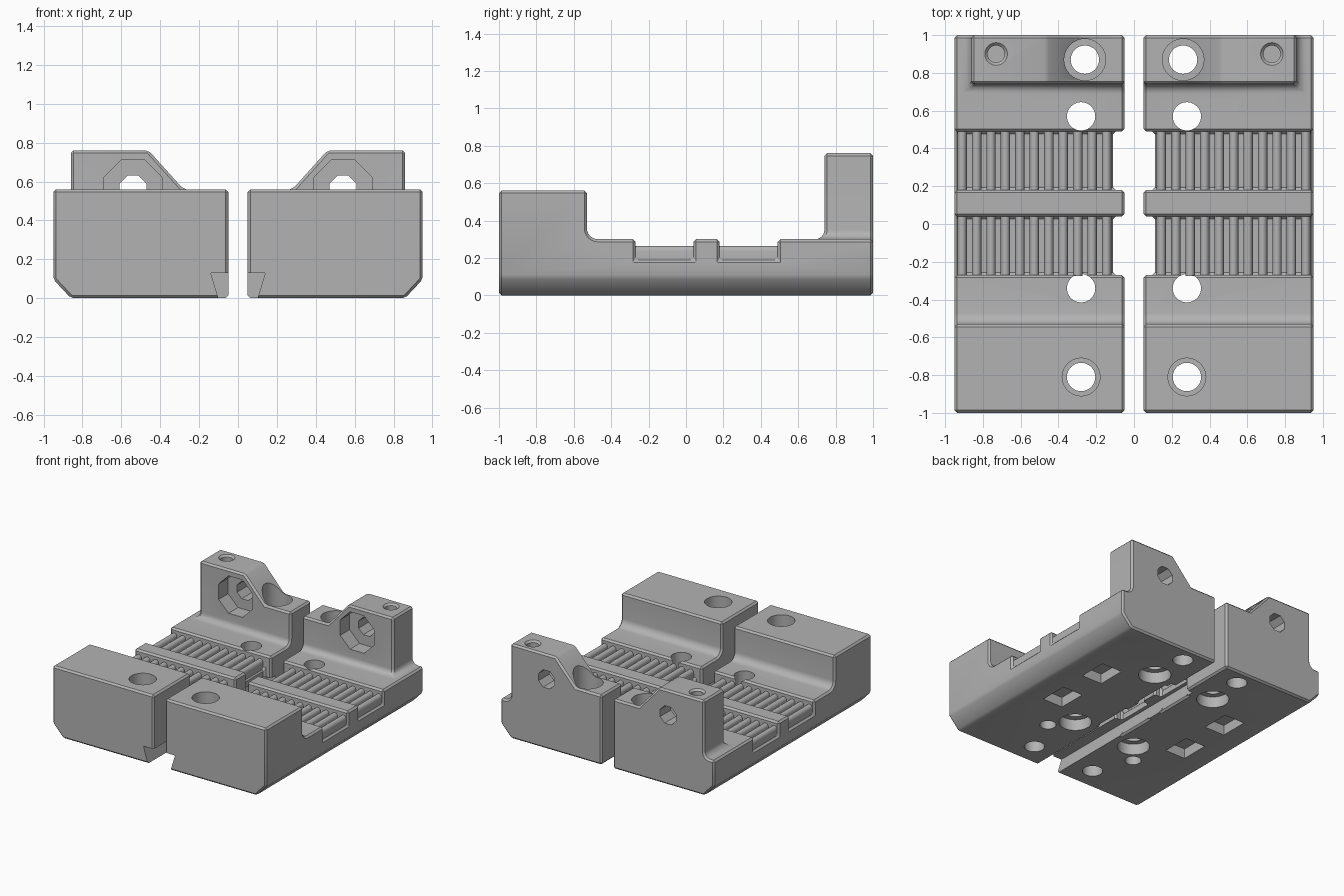
import bpy, bmesh, math
from mathutils import Matrix, Vector

cube = bpy.data.objects.get("Cube")
if cube:
    bpy.data.objects.remove(cube)

grey = bpy.data.materials.new("mid_grey")
grey.use_nodes = True
colour = (0.45, 0.45, 0.45, 1)
grey.diffuse_color = colour
grey.node_tree.nodes["Principled BSDF"].inputs["Base Color"].default_value = colour


def make(name, bm):
    bmesh.ops.recalc_face_normals(bm, faces=bm.faces)
    mesh = bpy.data.meshes.new(name)
    bm.to_mesh(mesh)
    bm.free()
    mesh.materials.append(grey)
    ob = bpy.data.objects.new(name, mesh)
    bpy.context.collection.objects.link(ob)
    return ob


def prism(name, points, axis, start, end):
    """Extrude a 2D outline along x (outline is y,z) or y (outline is x,z)."""
    bm = bmesh.new()
    place = (lambda a, b: (start, a, b)) if axis == "x" else (lambda a, b: (a, start, b))
    face = bm.faces.new([bm.verts.new(place(a, b)) for a, b in points])
    out = bmesh.ops.extrude_face_region(bm, geom=[face])
    verts = [g for g in out["geom"] if isinstance(g, bmesh.types.BMVert)]
    step = Vector((end - start, 0, 0)) if axis == "x" else Vector((0, end - start, 0))
    bmesh.ops.translate(bm, vec=step, verts=verts)
    return make(name, bm)


def box(name, x0, x1, y0, y1, z0, z1):
    return prism(name, [(x0, z0), (x1, z0), (x1, z1), (x0, z1)], "y", y0, y1)


def bore(x, y, z0, z1, r0, r1=None):
    """Vertical round cutter, tapered when r1 is given."""
    bm = bmesh.new()
    bmesh.ops.create_cone(bm, cap_ends=True, segments=40, radius1=r0,
                          radius2=r1 or r0, depth=z1 - z0,
                          matrix=Matrix.Translation((x, y, (z0 + z1) / 2)))
    return make("bore", bm)


def apply(ob, kind, **settings):
    bpy.context.view_layer.objects.active = ob
    mod = ob.modifiers.new(kind, kind)
    for key, value in settings.items():
        setattr(mod, key, value)
    bpy.ops.object.modifier_apply(modifier=mod.name)


def combine(ob, other, operation):
    apply(ob, "BOOLEAN", operation=operation, solver="EXACT", object=other)
    bpy.data.objects.remove(other)


def dissolve(ob):
    bm = bmesh.new()
    bm.from_mesh(ob.data)
    bmesh.ops.remove_doubles(bm, verts=bm.verts, dist=0.0005)
    bmesh.ops.dissolve_limit(bm, angle_limit=0.02, verts=bm.verts, edges=bm.edges)
    bm.to_mesh(ob.data)
    bm.free()


def finish(ob):
    bpy.ops.object.select_all(action="DESELECT")
    ob.select_set(True)
    bpy.context.view_layer.objects.active = ob
    bpy.ops.object.shade_smooth_by_angle(angle=math.radians(30))


def mirrored(ob, name):
    copy = ob.copy()
    copy.data = ob.data.copy()
    copy.name = name
    copy.data.transform(Matrix.Scale(-1, 4, (1, 0, 0)))
    copy.data.flip_normals()
    bpy.context.collection.objects.link(copy)


INNER, OUTER, FLOOR, STEP, TOP = 0.05, 0.95, 0.30, 0.56, 0.76
GROOVES = [(-0.27, 0.04), (0.18, 0.49)]

# Base with tall front block and a filleted step down to the floor
R = 0.06
arc = [(-0.47 - R * math.sin(t), FLOOR + R - R * math.cos(t))
       for t in [i * math.pi / 12 for i in range(7)]]
side = [(-1, 0), (1, 0), (1, FLOOR)] + arc + [(-0.53, STEP), (-1, STEP)]
body = prism("left_half", side, "x", INNER, OUTER)
combine(body, prism("corner", [(0.855, -0.005), (1.0, -0.005), (1.0, 0.15)],
                    "y", -1.1, 1.1), "DIFFERENCE")

# Rear post with a sloped shoulder
post = [(INNER, 0.2), (0.86, 0.2), (0.86, TOP), (0.46, TOP), (0.28, STEP), (INNER, STEP)]
combine(body, prism("post", post, "y", 0.74, 1), "UNION")

# Curved skirt round the foot of the post
bm = bmesh.new()
rings = []
for i in range(-1, 7):
    t = max(i, 0) * math.pi / 12
    d, z = 0.05 * (1 - math.sin(t)), FLOOR + 0.05 * (1 - math.cos(t))
    if i < 0:
        z = FLOOR - 0.05
    rings.append([bm.verts.new((x, y, z)) for x, y in
                  [(INNER, 0.74 - d), (0.86 + d, 0.74 - d), (0.86 + d, 1), (INNER, 1)]])
for low, high in zip(rings, rings[1:]):
    for k in range(4):
        bm.faces.new([low[k], low[k - 1], high[k - 1], high[k]])
bm.faces.new(rings[0])
bm.faces.new(rings[-1])
combine(body, make("skirt", bm), "UNION")

# Belt grooves and the notches at their inner ends
for y0, y1 in GROOVES:
    combine(body, box("groove", 0, 1.1, y0, y1, 0.19, 0.5), "DIFFERENCE")
    combine(body, box("notch", 0, 0.11, y0, y1, -0.1, 0.5), "DIFFERENCE")

# Small chamfer on the outside edges
dissolve(body)
apply(body, "BEVEL", width=0.014, segments=1, limit_method="ANGLE",
      angle_limit=math.radians(40))

# Dovetail channel along the inner bottom edge
combine(body, prism("dovetail", [(0, -0.02), (0.095, -0.02), (0.14, 0.13), (0, 0.13)],
                    "y", -1.1, 0.55), "DIFFERENCE")

# Vertical holes: bolt holes, wide heads, underside pockets and pin holes
cutters = [bore(x, y, -0.1, 1, 0.075)
           for x, y in [(0.26, 0.87), (0.28, 0.57), (0.28, -0.34), (0.28, -0.81)]]
cutters += [bore(0.28, -0.81, 0.3, 0.7, 0.1), bore(0.26, 0.87, 0.44, 0.9, 0.11)]
cutters += [bore(0.28, y, -0.1, 0.09, 0.12) for y in (0.57, -0.34)]
cutters += [bore(0.41, -0.5, -0.1, 0.25, 0.06)]
cutters += [bore(0.73, 0.9, 0.45, 0.9, 0.045), bore(0.73, 0.9, 0.745, 0.785, 0.045, 0.085)]

# Eight-sided bolt hole and recess through the post
for radius, end in ((0.07, 1.1), (0.15, 0.86)):
    r = radius / math.cos(math.pi / 8)
    outline = [(0.54 + r * math.cos((k + 0.5) * math.pi / 4),
                0.56 + r * math.sin((k + 0.5) * math.pi / 4)) for k in range(8)]
    cutters.append(prism("post_bore", outline, "y", 0.65, end))

# Shallow pockets under the grooves
for y0, y1 in GROOVES:
    cutters.append(box("pocket", 0.5, 0.68, y0 + 0.04, y1 - 0.04, -0.1, 0.08))
for cutter in cutters:
    combine(body, cutter, "DIFFERENCE")
finish(body)
mirrored(body, "right_half")

# Rounded belt teeth across both grooves
bm = bmesh.new()
for y0, y1 in GROOVES:
    for k in range(11):
        x = 0.145 + k * 0.0765
        outline = [(x + 0.025, 0.18)]
        outline += [(x + 0.025 * math.cos(a), 0.235 + 0.03 * math.sin(a))
                    for a in [i * math.pi / 8 for i in range(9)]]
        outline.append((x - 0.025, 0.18))
        front = [bm.verts.new((px, y0 - 0.005, pz)) for px, pz in outline]
        back = [bm.verts.new((px, y1 + 0.005, pz)) for px, pz in outline]
        bm.faces.new(front)
        bm.faces.new(back)
        for i in range(len(front)):
            bm.faces.new([front[i - 1], front[i], back[i], back[i - 1]])
teeth = make("left_teeth", bm)
finish(teeth)
mirrored(teeth, "right_teeth")
